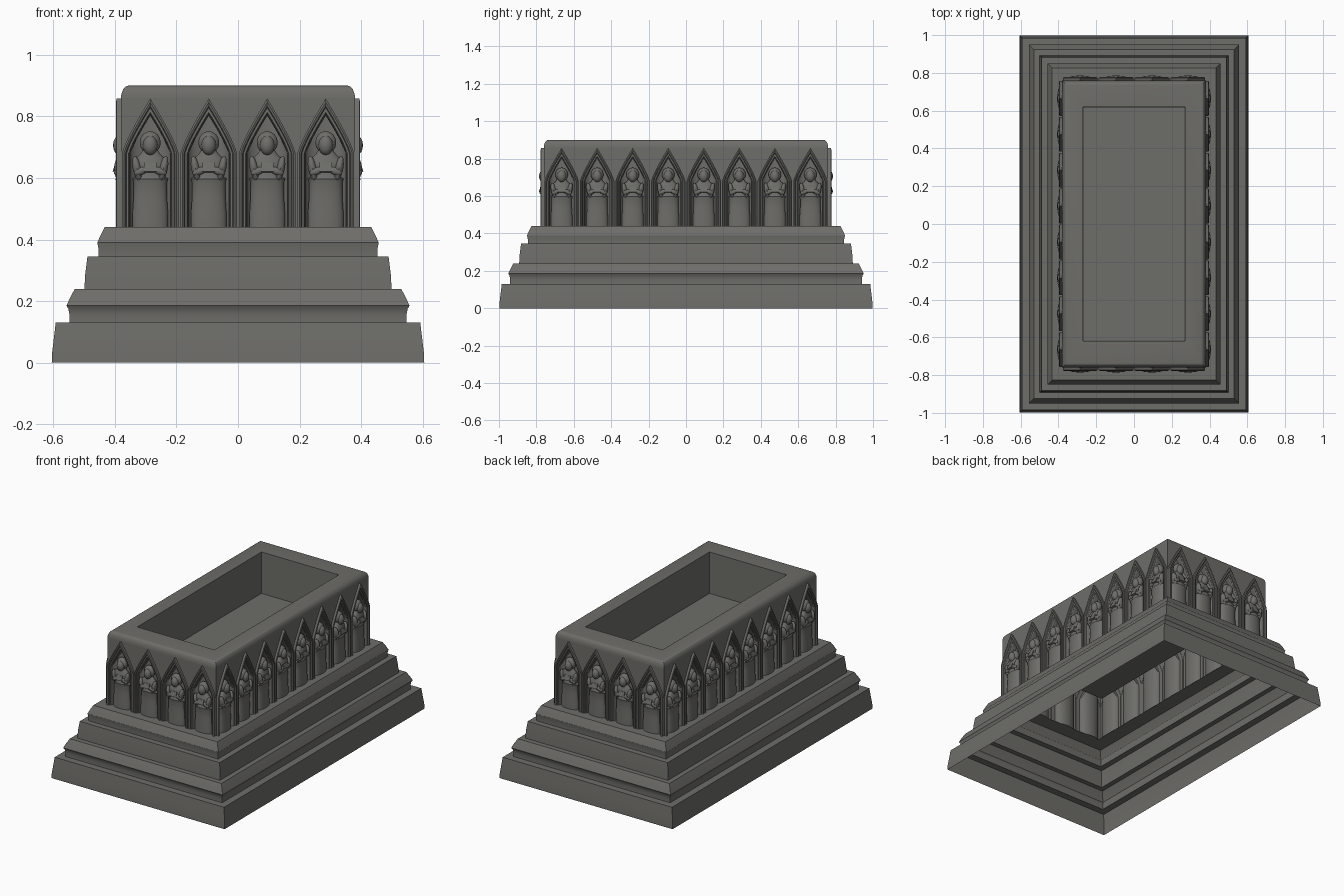
import bpy, bmesh, math
from mathutils import Matrix, Vector

if "Cube" in bpy.data.objects:
    bpy.data.objects.remove(bpy.data.objects["Cube"])

stone = bpy.data.materials.new("grey_stone")
stone.diffuse_color = (0.155, 0.153, 0.14, 1)
stone.use_nodes = True
stone.node_tree.nodes["Principled BSDF"].inputs["Base Color"].default_value = stone.diffuse_color


def finish(name, bm, angle=35):
    me = bpy.data.meshes.new(name)
    bm.to_mesh(me)
    bm.free()
    me.materials.append(stone)
    ob = bpy.data.objects.new(name, me)
    bpy.context.collection.objects.link(ob)
    bpy.ops.object.select_all(action='DESELECT')
    ob.select_set(True)
    bpy.context.view_layer.objects.active = ob
    bpy.ops.object.shade_smooth_by_angle(angle=math.radians(angle))
    return ob


def loft(bm, rows, closed):
    """Skin a list of point rows with quads."""
    vs = [[bm.verts.new(p) for p in r] for r in rows]
    n = len(rows[0])
    for a, b in zip(vs, vs[1:]):
        for i in range(n if closed else n - 1):
            j = (i + 1) % n
            bm.faces.new((a[i], a[j], b[j], b[i]))
    return vs


def rect(x, y, z):
    return [(-x, -y, z), (x, -y, z), (x, y, z), (-x, y, z)]


# Stepped plinth: moulded shell, open underneath
profile = [(0, .605), (.03, .604), (.08, .598), (.13, .592), (.13, .548),
           (.155, .547), (.175, .551), (.185, .557), (.21, .546), (.24, .53),
           (.24, .499), (.29, .496), (.345, .489), (.345, .453), (.37, .453),
           (.39, .457), (.415, .446), (.44, .433), (.44, .34)]
bm = bmesh.new()
loft(bm, [rect(x, x + .393, z) for z, x in profile], True)
finish("stepped_plinth", bm)

# Rounded chest rim, basin walls and basin floor
bm = bmesh.new()
rows = [rect(.38, .76, .86)]
for k in range(1, 7):
    a = math.radians(15 * k)
    d = .025 * (1 - math.cos(a))
    rows.append(rect(.38 - d, .76 - d, .86 + .04 * math.sin(a)))
rows += [rect(.27, .62, .9), rect(.268, .617, .64)]
vs = loft(bm, rows, True)
bm.faces.new(vs[-1])
finish("chest_rim_and_basin", bm)

# One bay, facing -y, is built at the origin and then repeated
Z0, SPRING, HALF, APEX, BAY = .44, .68, .066, .805, .095


def outline(h, apex, y, n=8):
    """Pointed arch outline from left foot to right foot."""
    left = [(-h, y, Z0)]
    for i in range(n + 1):
        t = i / n
        left.append((-h * (1 - t ** 1.2), y, SPRING + (apex - SPRING) * t))
    return left + [(-p[0], p[1], p[2]) for p in reversed(left[:-1])]


# Wall panel with a curved niche
bm = bmesh.new()
us = [HALF * math.sin(math.radians(a)) for a in range(-90, 91, 10)]
head = [SPRING + (APEX - SPRING) * max(0, 1 - abs(u) / HALF) ** (1 / 1.2) for u in us]
back = [.038 * math.sqrt(max(0, 1 - (u / HALF) ** 2)) for u in us]
loft(bm, [[(u, d, Z0) for u, d in zip(us, back)],
          [(u, d, h) for u, d, h in zip(us, back, head)]], False)
loft(bm, [[(u, d, h) for u, d, h in zip(us, back, head)],
          [(u, 0, h) for u, h in zip(us, head)],
          [(u, 0, .86) for u in us]], False)
for a, b in ((-BAY, -HALF), (HALF, BAY)):
    loft(bm, [[(a, 0, Z0), (b, 0, Z0)], [(a, 0, SPRING), (b, 0, SPRING)],
              [(a, 0, .86), (b, 0, .86)]], False)
panel = finish("niche_panel", bm)

# Moulded arch surround
bm = bmesh.new()
loft(bm, [outline(*s) for s in ((.092, .858, .002), (.092, .858, -.014),
                                (.086, .846, -.017), (.080, .833, -.014),
                                (.077, .828, -.007), (.070, .813, -.007),
                                (.064, .802, .008))], False)
bmesh.ops.recalc_face_normals(bm, faces=bm.faces)
if sum(f.normal.y for f in bm.faces) > 0:
    bmesh.ops.reverse_faces(bm, faces=bm.faces)
frame = finish("arch_surround", bm)

# Robed mourner figure
bm = bmesh.new()
rings = [(.44, .058, .026), (.48, .058, .026), (.54, .054, .023), (.585, .054, .025),
         (.597, .058, .028), (.605, .048, .024), (.64, .056, .027), (.662, .05, .023),
         (.678, .032, .017), (.70, .018, .014)]
rows = []
for z, ru, rd in rings:
    rows.append([(ru * math.cos(a), .01 + rd * math.sin(a), z)
                 for a in [2 * math.pi * i / 20 for i in range(20)]])
vs = loft(bm, rows, True)
bm.faces.new(list(reversed(vs[0])))
bm.faces.new(vs[-1])


def blob(loc, size, tilt=0):
    m = Matrix.Translation(loc) @ Matrix.Rotation(tilt, 4, 'Y') @ Matrix.Diagonal((*size, 1))
    bmesh.ops.create_uvsphere(bm, u_segments=14, v_segments=8, radius=1, matrix=m)


blob((0, .012, .715), (.035, .026, .037))          # hood
blob((0, -.004, .706), (.024, .022, .032))         # face
for s in (-1, 1):
    blob((s * .043, -.002, .63), (.014, .02, .042), s * .2)    # upper arm
    blob((s * .03, -.014, .622), (.025, .010, .012), s * .35)  # forearm
bmesh.ops.create_cube(bm, size=1, matrix=Matrix.Translation((0, -.017, .634))
                      @ Matrix.Rotation(-.3, 4, 'X') @ Matrix.Diagonal((.042, .012, .03, 1)))
figure = finish("mourner_figure", bm)

# Repeat bays: four on each end, eight on each side
bays = []
for side in range(4):
    count, dist = ((4, .76), (8, .38))[side % 2]
    turn = Matrix.Rotation(side * math.pi / 2, 4, 'Z')
    for i in range(count):
        bays.append(turn @ Matrix.Translation(((i - (count - 1) / 2) * .19, -dist, 0)))
for part in (panel, frame, figure):
    for k, m in enumerate(bays):
        ob = part
        if k:
            ob = part.copy()
            bpy.context.collection.objects.link(ob)
        ob.matrix_world = m
